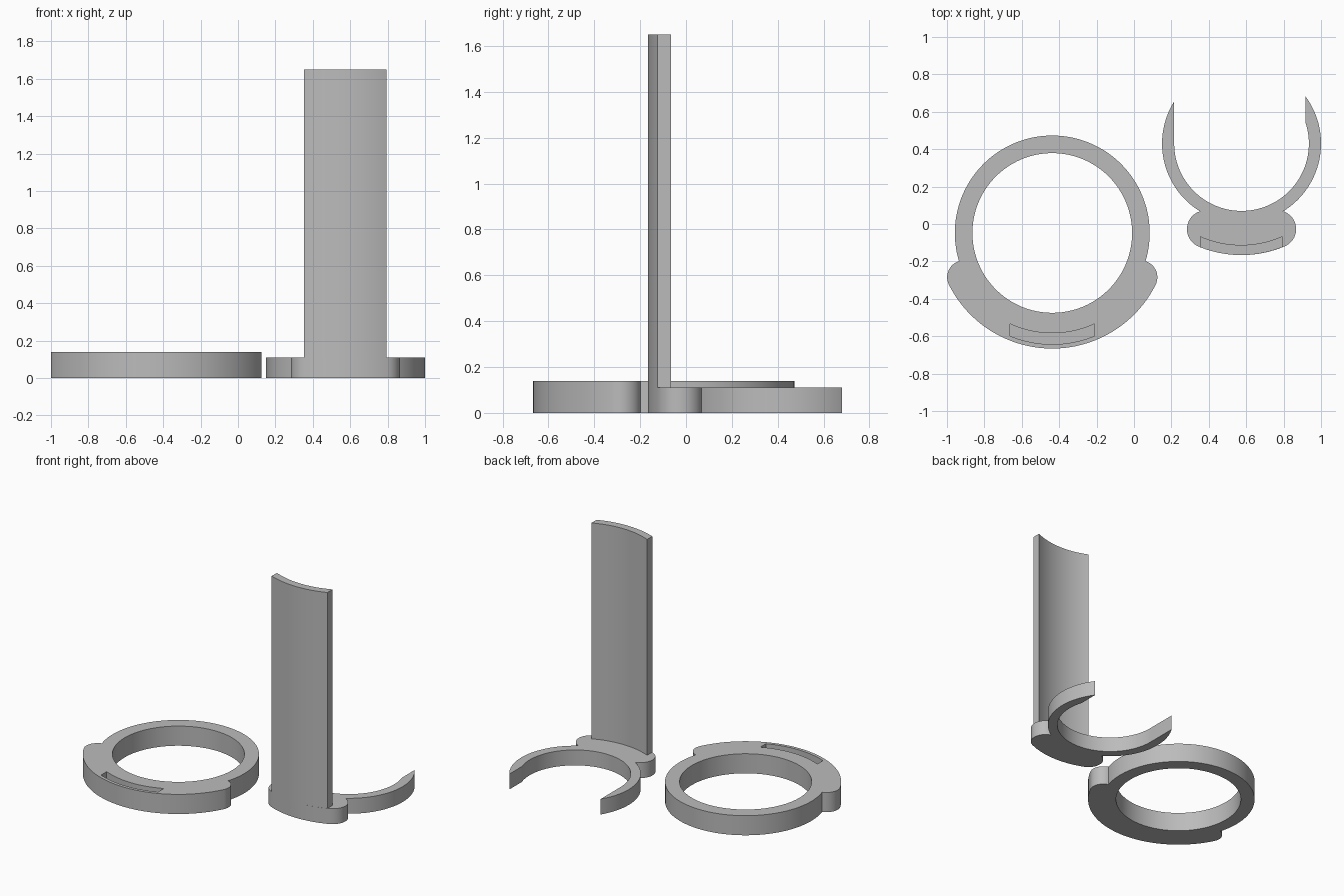
import bpy, bmesh, math
from math import sin, cos, acos, atan2, sqrt, pi

if "Cube" in bpy.data.objects:
    bpy.data.objects.remove(bpy.data.objects["Cube"])

grey = bpy.data.materials.new("plain grey")
grey.diffuse_color = (0.5, 0.5, 0.5, 1)
grey.use_nodes = True
grey.node_tree.nodes["Principled BSDF"].inputs["Base Color"].default_value = grey.diffuse_color


def arc(r, a0, a1, n, cx=0.0, cy=0.0):
    return [(cx + r * cos(a0 + (a1 - a0) * i / n), cy + r * sin(a0 + (a1 - a0) * i / n))
            for i in range(n + 1)]


def lobe_side(ring_r, big_r, lobe_r, lobe_x, a_start):
    """Right half outline: ring arc, round lobe, then the wide front arc."""
    d = big_r - lobe_r
    lx, ly = lobe_x, -sqrt(d * d - lobe_x * lobe_x)
    th = atan2(ly, lx)
    meet = th + acos((ring_r ** 2 + d * d - lobe_r ** 2) / (2 * ring_r * d))
    a_lobe = atan2(ring_r * sin(meet) - ly, ring_r * cos(meet) - lx)
    return (arc(ring_r, a_start, meet, 40) + arc(lobe_r, a_lobe, th, 16, lx, ly)
            + arc(big_r, th, -pi / 2, 28))


def mirrored(pts):
    return [(-x, y) for x, y in reversed(pts)]


def curved_slab(r_out, r_in, half):
    """Section of a bent plate with upright ends."""
    a, b = acos(half / r_out), acos(half / r_in)
    return arc(r_out, a - pi, -a, 24) + arc(r_in, -b, b - pi, 24)


def prism(name, loops, z0, z1, centre):
    """Fill the outlines (later ones are holes) and extrude upward."""
    bm = bmesh.new()
    for pts in loops:
        clean = []
        for p in pts:
            if not clean or math.dist(p, clean[-1]) > 1e-5:
                clean.append(p)
        if math.dist(clean[0], clean[-1]) < 1e-5:
            clean.pop()
        vs = [bm.verts.new((x + centre[0], y + centre[1], z0)) for x, y in clean]
        for i, v in enumerate(vs):
            bm.edges.new((vs[i - 1], v))
    bmesh.ops.triangle_fill(bm, use_beauty=True, edges=bm.edges[:])
    out = bmesh.ops.extrude_face_region(bm, geom=bm.faces[:], use_keep_orig=True)
    top = [g for g in out["geom"] if isinstance(g, bmesh.types.BMVert)]
    bmesh.ops.translate(bm, verts=top, vec=(0, 0, z1 - z0))
    bmesh.ops.recalc_face_normals(bm, faces=bm.faces[:])
    me = bpy.data.meshes.new(name)
    bm.to_mesh(me)
    bm.free()
    me.materials.append(grey)
    ob = bpy.data.objects.new(name, me)
    bpy.context.collection.objects.link(ob)
    return ob


def smooth(ob):
    bpy.ops.object.select_all(action='DESELECT')
    ob.select_set(True)
    bpy.context.view_layer.objects.active = ob
    bpy.ops.object.shade_smooth_by_angle(angle=math.radians(30))


# Closed ring with a thick front
RING = (-0.437, -0.048)
side = lobe_side(0.521, 0.618, 0.09, 0.472, pi / 2)
ring = prism("holder_ring", [side + mirrored(side), arc(0.427, 0, 2 * pi, 96)], 0, 0.14, RING)

# Blind slot in the thick front
slot = prism("slot_cutter", [curved_slab(0.595, 0.536, 0.225)], 0.03, 0.2, RING)
cut = ring.modifiers.new("slot", 'BOOLEAN')
cut.object, cut.operation, cut.solver = slot, 'DIFFERENCE', 'EXACT'
bpy.context.view_layer.objects.active = ring
bpy.ops.object.modifier_apply(modifier=cut.name)
bpy.data.objects.remove(slot)

# Open clip, its two arms trimmed upright at slightly different widths
CLIP = (0.575, 0.43)


def clip_side(tip):
    a = acos(min(1, tip / 0.36))
    tip_y = sqrt(0.425 ** 2 - tip ** 2)
    return (arc(0.36, -pi / 2, a, 48)
            + lobe_side(0.425, 0.596, 0.1, 0.192, atan2(tip_y, tip)))


clip = prism("open_clip", [clip_side(0.343) + mirrored(clip_side(0.36))], 0, 0.11, CLIP)

# Tall curved panel standing on the clip front
panel = prism("upright_panel", [curved_slab(0.596, 0.542, 0.22)], 0.11, 1.65, (0.573, 0.43))

for part in (ring, clip, panel):
    smooth(part)
